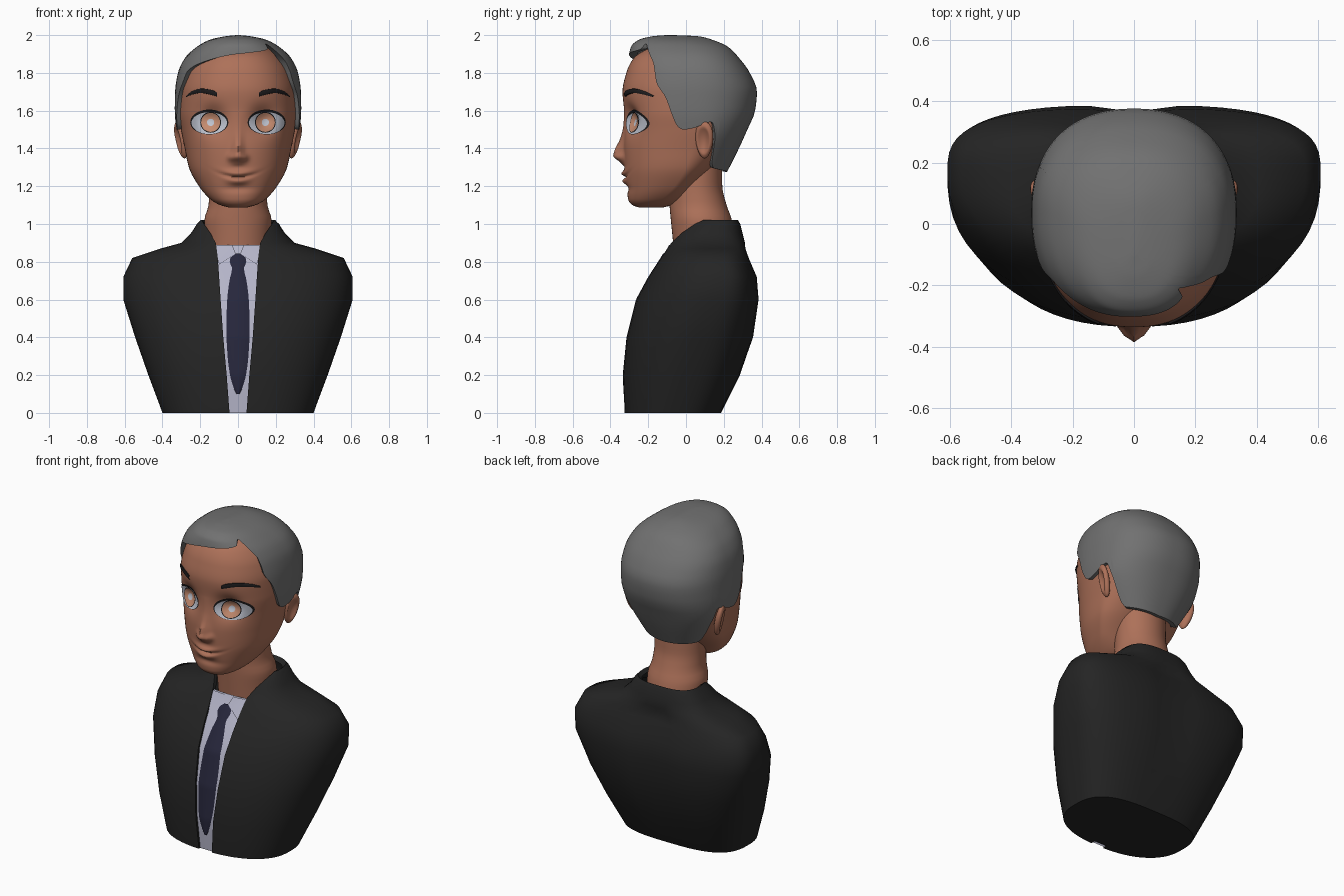
import bpy, bmesh, math
from mathutils import Vector, Matrix

if "Cube" in bpy.data.objects:
    bpy.data.objects.remove(bpy.data.objects["Cube"])


def material(name, rgb):
    m = bpy.data.materials.new(name)
    m.diffuse_color = (*rgb, 1)
    m.use_nodes = True
    m.node_tree.nodes["Principled BSDF"].inputs["Base Color"].default_value = m.diffuse_color
    return m


SKIN = material("skin", (0.42, 0.165, 0.10))
HAIR = material("grey_hair", (0.165, 0.165, 0.165))
SUIT = material("black_suit", (0.018, 0.018, 0.018))
SHIRT = material("pale_shirt", (0.46, 0.46, 0.58))
TIE = material("navy_tie", (0.020, 0.020, 0.045))
WHITE = material("eye_white", (0.52, 0.55, 0.63))
IRIS = material("light_brown_iris", (0.56, 0.26, 0.16))
DARK = material("dark_brow", (0.012, 0.011, 0.012))


def finish(name, bm, mat, plate=False, angle=50):
    bmesh.ops.recalc_face_normals(bm, faces=bm.faces)
    if plate and sum(f.normal.y for f in bm.faces) > 0:
        bmesh.ops.reverse_faces(bm, faces=bm.faces)
    me = bpy.data.meshes.new(name)
    bm.to_mesh(me)
    bm.free()
    me.materials.append(mat)
    for p in me.polygons:
        p.use_smooth = True
    me.set_sharp_from_angle(angle=math.radians(angle))
    ob = bpy.data.objects.new(name, me)
    bpy.context.collection.objects.link(ob)
    return ob


def grid(name, rows, mat, closed=False, cap_low=False, cap_high=False, **kw):
    """Skin a list of equally long point rows."""
    bm = bmesh.new()
    vs = [[bm.verts.new(p) for p in r] for r in rows]
    n = len(rows[0])
    for a, b in zip(vs, vs[1:]):
        for j in range(n if closed else n - 1):
            k = (j + 1) % n
            bm.faces.new((a[j], a[k], b[k], b[j]))
    if cap_low:
        bm.faces.new(vs[0])
    if cap_high:
        bm.faces.new(vs[-1])
    return finish(name, bm, mat, **kw)


def interp(table, t, smooth=True):
    """Look up a table row at t, straight or with monotone curves."""
    t = min(max(t, table[0][0]), table[-1][0])
    i = 0
    while i < len(table) - 2 and t > table[i + 1][0]:
        i += 1
    h = table[i + 1][0] - table[i][0]
    u = (t - table[i][0]) / h

    def slope(j, c):
        return (table[j + 1][c] - table[j][c]) / (table[j + 1][0] - table[j][0])

    def tangent(j, c):
        if j == 0:
            return slope(0, c)
        if j == len(table) - 1:
            return slope(j - 1, c)
        a, b = slope(j - 1, c), slope(j, c)
        return 2 * a * b / (a + b) if a * b > 0 else 0
    out = [t]
    for c in range(1, len(table[0])):
        p, q = table[i][c], table[i + 1][c]
        if smooth:
            out.append(p * (1 + 2 * u) * (1 - u) ** 2 + q * u * u * (3 - 2 * u)
                       + h * (tangent(i, c) * u * (1 - u) ** 2 - tangent(i + 1, c) * u * u * (1 - u)))
        else:
            out.append(p + (q - p) * u)
    return out


def ring_pt(row, th, pf, pb):
    """Rounded cross-section; th = 0 is the front, 90 degrees is +x."""
    z, hw, yf, yb, yc = row[:5]
    s, c = math.sin(th), math.cos(th)
    p, a = (pf, yc - yf) if c > 0 else (pb, yb - yc)
    return Vector((math.copysign(abs(s) ** (2 / p) * hw, s),
                   yc - math.copysign(abs(c) ** (2 / p) * a, c), z))


def front_y(row, x, p):
    z, hw, yf, yb, yc = row[:5]
    return yc - (yc - yf) * (1 - min(1, abs(x) / hw) ** p) ** (1 / p)


def gauss(v, w):
    return math.exp(-(v / w) ** 2)


# ---- jacket: z, half width, front y, back y, y of widest point, opening half width
BODY = [(0, .400, -.325, .185, -.06, .045), (.2, .475, -.335, .285, 0, .060),
        (.4, .545, -.315, .360, .07, .078), (.6, .608, -.265, .388, .15, .092),
        (.72, .608, -.200, .378, .17, .100), (.82, .560, -.135, .335, .16, .107),
        (.87, .410, -.105, .320, .14, .113), (.9, .300, -.090, .312, .14, .118),
        (.95, .250, -.050, .300, .13, .145), (1.0, .218, .000, .287, .13, .180),
        (1.02, .198, .020, .275, .13, .190)]
rows = []
for r in BODY + [(1.0, .178, .035, .250, .13, .172)]:
    t0 = math.asin((r[5] / r[1]) ** 1.15)
    pts = [ring_pt(r, t0 + (2 * math.pi - 2 * t0) * j / 56, 2.3, 3.0) for j in range(57)]
    for p in pts:
        if p.y > r[4] and .3 < r[0] < .9:
            p.y -= .022 * gauss(p.x, .1)      # hollow along the spine
    edge = Vector((0, .03, 0))
    rows.append([pts[0] + edge] + pts + [pts[-1] + edge])
grid("jacket", rows, SUIT, cap_low=True)


def chest(x, z, off):
    return Vector((x, front_y(interp(BODY, z, False), x, 2.3) + off, z))


# ---- shirt front and collar flaps
levels = [0, .1, .2, .3, .4, .5, .6, .66, .72, .77, .82, .87, .89]
grid("shirt_front", [[chest((interp(BODY, z, False)[5] + .02) * j / 6, z, .014)
                      for j in range(-6, 7)] for z in levels], SHIRT, plate=True)
for s in (-1, 1):
    flap = []
    for i in range(5):
        u = i / 4
        flap.append([chest(s * ((.012 + .088 * u) * (1 - k / 4) + (.03 + .09 * u) * k / 4),
                           (.843 - .058 * u) * (1 - k / 4) + .888 * k / 4, .005) for k in range(5)])
    grid("shirt_collar", flap, SHIRT, plate=True)

# ---- tie: z, half width
TIE_W = [(.10, .008), (.13, .022), (.2, .042), (.3, .055), (.45, .062), (.6, .057), (.7, .045),
         (.765, .032), (.80, .044), (.825, .038), (.845, .012)]
grid("tie", [[chest(w * j / 4, z, .008 - .008 * (1 - (j / 4) ** 2)) for j in range(-4, 5)]
             for z, w in ((.10 + .745 * i / 50, interp(TIE_W, .10 + .745 * i / 50)[1])
                          for i in range(51))], TIE, plate=True)

# ---- neck
NECK = [(.84, .170, -.062, .255, .09), (.92, .174, -.070, .258, .09), (1.02, .178, -.080, .243, .08),
        (1.1, .156, -.087, .215, .07), (1.2, .150, -.090, .192, .06), (1.35, .150, -.090, .190, .06)]
grid("neck", [[ring_pt(interp(NECK, .84 + .51 * i / 20), 2 * math.pi * j / 48, 2, 2)
               for j in range(48)] for i in range(21)], SKIN, closed=True, cap_low=True, cap_high=True)

# ---- head with nose, lips and eye sockets pushed out of a smooth loft
HEAD = [(1.088, .050, -.250, -.12, -.19), (1.10, .095, -.285, -.07, -.17), (1.13, .145, -.306, -.01, -.13),
        (1.20, .207, -.315, .05, -.06), (1.30, .260, -.326, .15, 0), (1.40, .282, -.330, .24, .03),
        (1.50, .302, -.325, .30, .05), (1.60, .315, -.328, .345, .05), (1.70, .312, -.336, .345, .05),
        (1.80, .288, -.316, .31, .05), (1.88, .238, -.275, .24, .05), (1.94, .150, -.170, .16, .04),
        (1.97, .020, .010, .05, .03)]
NOSE = [(1.305, 0, .030), (1.33, .024, .032), (1.36, .056, .030), (1.39, .048, .026),
        (1.45, .022, .022), (1.52, .007, .022), (1.60, 0, .025)]


def features(x, z):
    ax = abs(x)
    _, amp, wid = interp(NOSE, z)
    d = -amp * gauss(x, wid)
    d -= .020 * gauss(ax - .036, .017) * gauss(z - 1.352, .020)         # nostrils
    m = z - 2 * x * x                                                  # smiling mouth line
    d -= .020 * gauss(m - 1.267, .015) * gauss(x, .062)
    d -= .020 * gauss(m - 1.227, .017) * gauss(x, .055)
    d += .014 * gauss(m - 1.248, .007) * gauss(x, .085)
    d += .010 * gauss(z - 1.188, .020) * gauss(x, .08)
    d += .050 * gauss(ax - .135, .065) * gauss(z - 1.555, .065)         # eye sockets
    return d


def face(x, z, off):
    return Vector((x, front_y(interp(HEAD, z), x, 2.3) + features(x, z) - off, z))


rows = []
for i in range(111):
    r = interp(HEAD, 1.088 + .882 * i / 110)
    ring = [ring_pt(r, 2 * math.pi * j / 144, 2.3, 2.0) for j in range(144)]
    for p in ring:
        if p.y < r[4]:
            p.y += features(p.x, p.z)
    rows.append(ring)
grid("head", rows, SKIN, closed=True, cap_low=True, cap_high=True, angle=80)


# ---- eyes and brows: thin plates that follow the face
def disc(name, cx, cz, w, up, low, off, mat):
    rings = []
    for k in range(1, 9):
        ring = []
        for j in range(40):
            c, s = math.cos(math.pi * j / 20), math.sin(math.pi * j / 20)
            ring.append(face(cx + w * c * k / 8, cz + (up if s > 0 else low) * s * k / 8, off))
        rings.append(ring)
    grid(name, rings, mat, closed=True, cap_low=True, plate=True)


BROW = [(0, .112, 1.686, .011), (.15, .135, 1.695, .014), (.5, .195, 1.705, .012),
        (.8, .245, 1.693, .009), (1, .275, 1.674, .003)]
for s in (-1, 1):
    disc("eye_outline", s * .152, 1.538, .101, .068, .064, .003, DARK)
    disc("eye_white", s * .152, 1.536, .094, .056, .060, .006, WHITE)
    disc("iris_rim", s * .145, 1.538, .055, .055, .055, .009, DARK)
    disc("iris", s * .145, 1.538, .050, .050, .050, .012, IRIS)
    disc("pupil", s * .145, 1.538, .019, .019, .019, .015, WHITE)
    strip = []
    for i in range(17):
        _, x, z, h = interp(BROW, i / 16)
        strip.append([face(s * x, z + h * k, o) for k, o in
                      ((-1, -.003), (-.9, .007), (0, .011), (.9, .007), (1, -.003))])
    grid("eyebrow", strip, DARK, plate=True)

# ---- ears: flattened balls with a dished outer side
for s in (-1, 1):
    bm = bmesh.new()
    bmesh.ops.create_uvsphere(bm, u_segments=32, v_segments=24, radius=1)
    turn = Matrix.Rotation(math.radians(12), 3, 'Y') @ Matrix.Rotation(math.radians(-20), 3, 'Z')
    for v in bm.verts:
        x, y, z = v.co
        r2 = y * y + z * z
        if x > 0 and r2 < .55:
            x -= 1.0 * (1 - r2 / .55)
        p = turn @ Vector((x * .026, y * .057 * (.85 + .15 * z), z * .1))
        v.co = (s * (p.x + .302), p.y + .097, p.z + 1.445)
    finish("ear", bm, SKIN, angle=80)

# ---- hair: shell that rises from the hairline to the crown
CROWN = [(1.27, .200, -.20, .215, .04), (1.30, .218, -.21, .230, .04), (1.40, .278, -.25, .280, .04),
         (1.50, .325, -.29, .325, .04), (1.60, .335, -.31, .366, .04), (1.70, .333, -.315, .376, .04),
         (1.80, .318, -.312, .338, .04), (1.88, .280, -.305, .280, .03), (1.94, .215, -.290, .220, 0),
         (1.975, .150, -.250, .140, -.05), (1.995, .060, -.170, .060, -.08), (2.0, .008, -.105, -.07, -.09)]
SIDE = [(60, 1.755), (69, 1.675), (80, 1.51), (84, 1.50), (105, 1.54), (112, 1.46), (115, 1.33),
        (122, 1.295), (180, 1.275)]
LINE = [(-a, z) for a, z in reversed(SIDE)] + [
    (-55, 1.81), (-33, 1.86), (0, 1.90), (38, 1.925), (46, 1.955), (49, 1.935), (52, 1.90),
    (57, 1.85)] + SIDE
cols = 240
rows = [[] for _ in range(28)]
for j in range(cols):
    deg = -180 + 360 * j / cols
    low = interp(LINE, deg)[1]
    for i in range(27):
        t = i / 26
        z = low + (2.0 - low) * (1 - (1 - t) ** 2)
        p = ring_pt(interp(CROWN, z), math.radians(deg), 2.4, 2.3)
        if i == 0:      # tucked-in edge that gives the hair its thickness
            rows[0].append(Vector((p.x * .86, .04 + (p.y - .04) * .86, p.z + .004)))
        rows[i + 1].append(p)
grid("hair", rows, HAIR, closed=True, cap_high=True)
